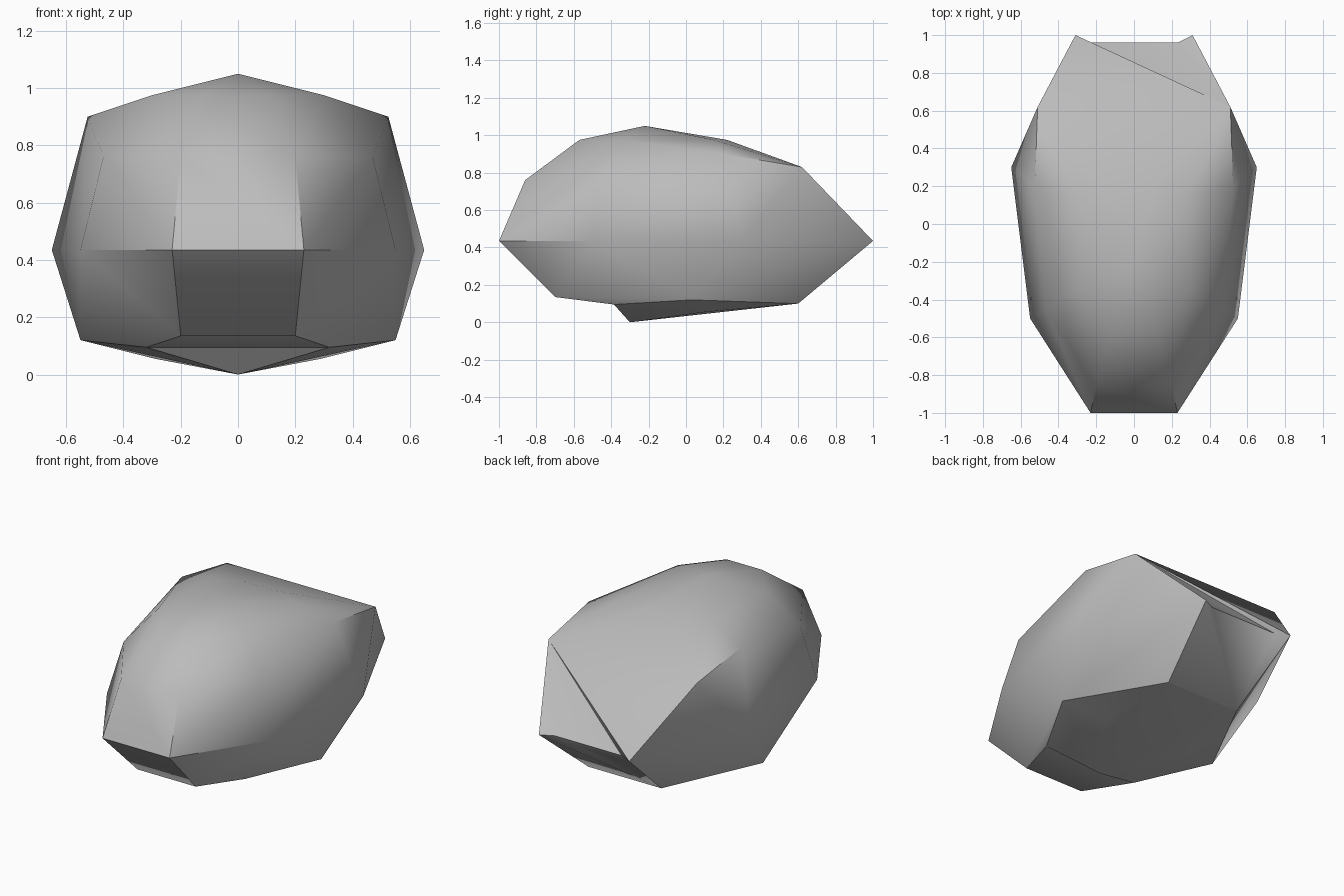
import bpy, bmesh, math

cube = bpy.data.objects.get("Cube")
if cube:
    bpy.data.objects.remove(cube, do_unlink=True)

stone = bpy.data.materials.new("stone grey")
stone.use_nodes = True
GREY = (0.5, 0.5, 0.5, 1)
stone.diffuse_color = GREY
stone.node_tree.nodes["Principled BSDF"].inputs["Base Color"].default_value = GREY


def hull(name, half, centre=(), notch=False):
    """Faceted stone wrapped around mirrored corner points."""
    bm = bmesh.new()
    for x, y, z in half:
        bm.verts.new((x, y, z))
        bm.verts.new((-x, y, z))
    for p in centre:
        bm.verts.new(p)
    res = bmesh.ops.convex_hull(bm, input=bm.verts[:])
    loose = {g for g in res["geom_interior"] + res["geom_unused"]
             if isinstance(g, bmesh.types.BMVert)}
    bmesh.ops.delete(bm, geom=list(loose), context='VERTS')
    if notch:
        # shallow notch along the back rim
        rim = [e for e in bm.edges if all(v.co.y > 0.99 for v in e.verts)]
        cut = bmesh.ops.subdivide_edges(bm, edges=rim, cuts=2)
        for v in cut["geom_inner"]:
            if isinstance(v, bmesh.types.BMVert):
                v.co.x = math.copysign(0.23, v.co.x)
                v.co.y = 0.96
        bmesh.ops.triangulate(bm, faces=bm.faces[:])
    bmesh.ops.recalc_face_normals(bm, faces=bm.faces[:])
    mesh = bpy.data.meshes.new(name)
    bm.to_mesh(mesh)
    bm.free()
    mesh.materials.append(stone)
    ob = bpy.data.objects.new(name, mesh)
    bpy.context.collection.objects.link(ob)
    bpy.ops.object.select_all(action='DESELECT')
    ob.select_set(True)
    bpy.context.view_layer.objects.active = ob
    bpy.ops.object.shade_smooth_by_angle(angle=math.radians(45))
    return ob


# Corner rings, one side only
base = [(0.2, -0.7, 0.135), (0.32, -0.385, 0.095), (0.55, 0.03, 0.12), (0.25, 0.6, 0.1)]
waist = [(0.23, -1, 0.435), (0.55, -0.5, 0.435), (0.65, 0.3, 0.435), (0.31, 1, 0.435)]
shoulder = [(0.2, -0.86, 0.76), (0.47, -0.45, 0.76), (0.525, 0.2, 0.9), (0.51, 0.62, 0.83)]
crown = [(0.12, -0.57, 0.975), (0.3, -0.35, 0.975), (0.28, 0.15, 0.975), (0.12, 0.22, 0.975)]

hull("rock_body", base + waist + shoulder + crown, [(0, -0.22, 1.05)], notch=True)

# Low keel the rock rests on
hull("rock_underside", base[1:] + [(0.29, 0.1, 0.055)], [(0, -0.3, 0)])
